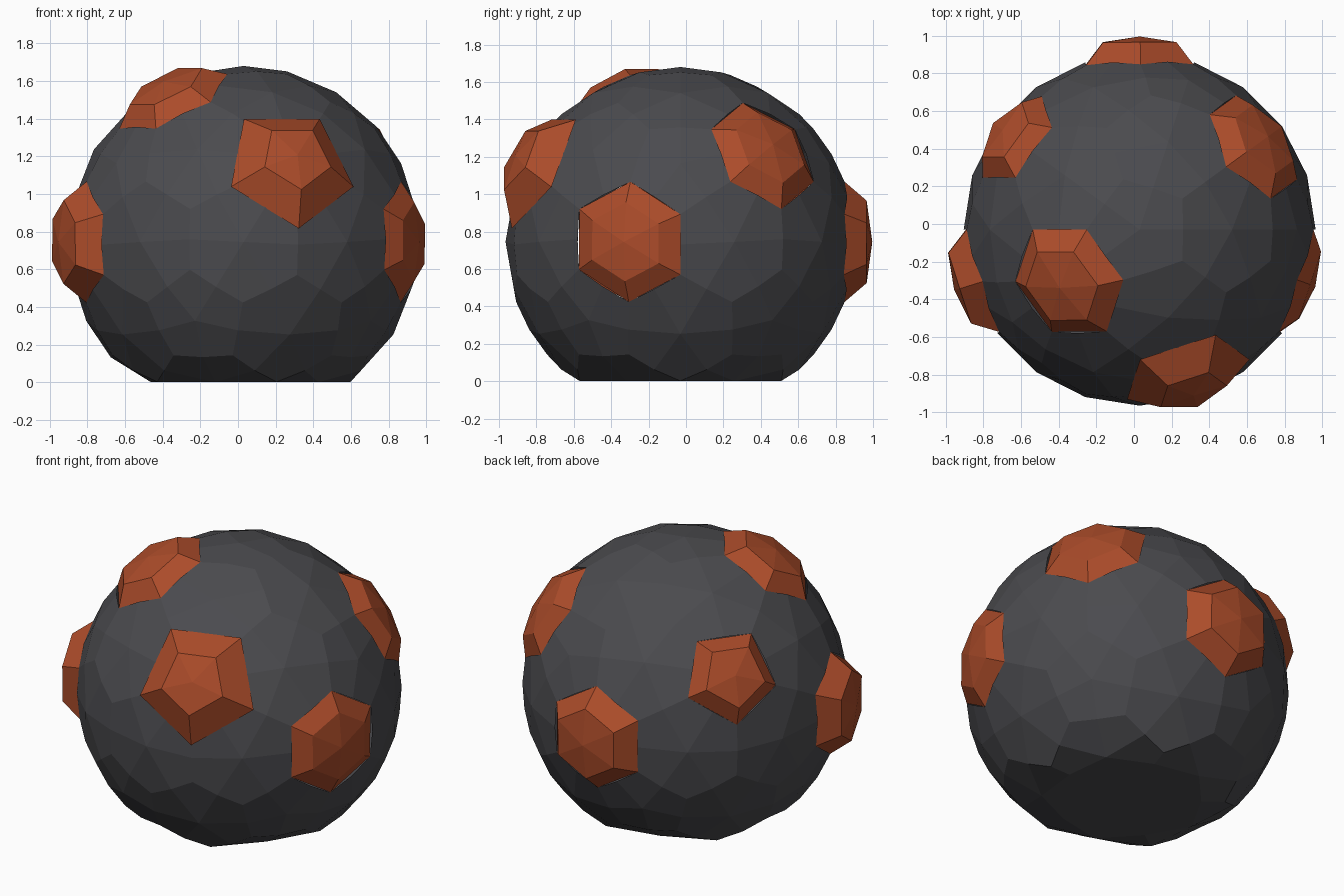
import bpy, bmesh
from math import atan2
from mathutils import Vector

if "Cube" in bpy.data.objects:
    bpy.data.objects.remove(bpy.data.objects["Cube"])

RADIUS = 0.935
CENTRE = Vector((0.03, -0.03, 0.745))


def make_material(name, colour):
    mat = bpy.data.materials.new(name)
    mat.use_nodes = True
    mat.diffuse_color = colour
    bsdf = next(n for n in mat.node_tree.nodes if n.type == 'BSDF_PRINCIPLED')
    bsdf.inputs["Base Color"].default_value = colour
    bsdf.inputs["Roughness"].default_value = 0.8
    return mat


def make_object(name, bm, mat):
    bmesh.ops.remove_doubles(bm, verts=bm.verts, dist=0.0005)
    for v in bm.verts:
        v.co += CENTRE
        v.co.z = max(v.co.z, 0)          # flattened underside
    bmesh.ops.dissolve_degenerate(bm, dist=0.0005, edges=bm.edges)
    bmesh.ops.recalc_face_normals(bm, faces=bm.faces)
    mesh = bpy.data.meshes.new(name)
    bm.to_mesh(mesh)
    bm.free()
    mesh.materials.append(mat)
    obj = bpy.data.objects.new(name, mesh)
    bpy.context.collection.objects.link(obj)


def sphere_cells():
    """Five- and six-sided cells around the points of an icosphere."""
    bm = bmesh.new()
    bmesh.ops.create_icosphere(bm, subdivisions=2, radius=1)
    cells = []
    for v in bm.verts:
        n = v.co.normalized()
        side = n.orthogonal().normalized()
        up = n.cross(side)
        pts = [f.calc_center_median().normalized() for f in v.link_faces]
        pts.sort(key=lambda p: atan2(p.dot(up), p.dot(side)))
        cells.append((n, pts))
    bm.free()
    return cells


def add_face(bm, points):
    bm.faces.new([bm.verts.new(p) for p in points])


def add_tile(bm, n, pts):
    """Rounded body tile: one four-sided facet per corner."""
    mids = [(p + pts[i - 1]).normalized() for i, p in enumerate(pts)]
    for i, p in enumerate(pts):
        nxt = mids[(i + 1) % len(pts)]
        add_face(bm, [q * RADIUS for q in (n, mids[i], p, nxt)])


def add_cap(bm, n, pts, height, spread, base):
    """Raised cap: sloping rim around a slightly domed top."""
    outer = [n.lerp(p, spread).normalized() * base for p in pts]
    inner = [n.lerp(p, 0.62).normalized() * height for p in pts]
    for i in range(len(pts)):
        add_face(bm, (outer[i - 1], outer[i], inner[i], inner[i - 1]))
        add_face(bm, (inner[i - 1], inner[i], n * (height + 0.006)))


grey = make_material("charcoal grey", (0.07, 0.07, 0.077, 1))
orange = make_material("burnt orange", (0.41, 0.072, 0.023, 1))

# Cap name: direction, height, rim spread, rim radius
CAPS = {
    "front_cap": ((0.28, -0.85, 0.45), 1.03, 1.28, 0.95),
    "top_cap": ((-0.43, -0.31, 0.85), 0.995, 1, RADIUS),
    "right_cap": ((-0.95, -0.31, 0), 1.03, 1, RADIUS),
    "left_cap": ((0.95, -0.31, 0), 0.975, 1, RADIUS),
    "back_cap": ((0, 1, 0), 1.02, 1, RADIUS),
    "back_left_cap": ((0.69, 0.5, 0.53), 0.985, 1, RADIUS),
    "back_right_cap": ((-0.72, 0.53, 0.45), 1.0, 1, RADIUS),
}

cells = sphere_cells()
capped = set()
for name, (direction, height, spread, base) in CAPS.items():
    aim = Vector(direction)
    index = max(range(len(cells)), key=lambda i: cells[i][0].dot(aim))
    capped.add(index)
    cap = bmesh.new()
    add_cap(cap, *cells[index], height, spread, base)
    make_object(name, cap, orange)

# Body from all remaining cells
body = bmesh.new()
for i, cell in enumerate(cells):
    if i not in capped:
        add_tile(body, *cell)
make_object("body", body, grey)
